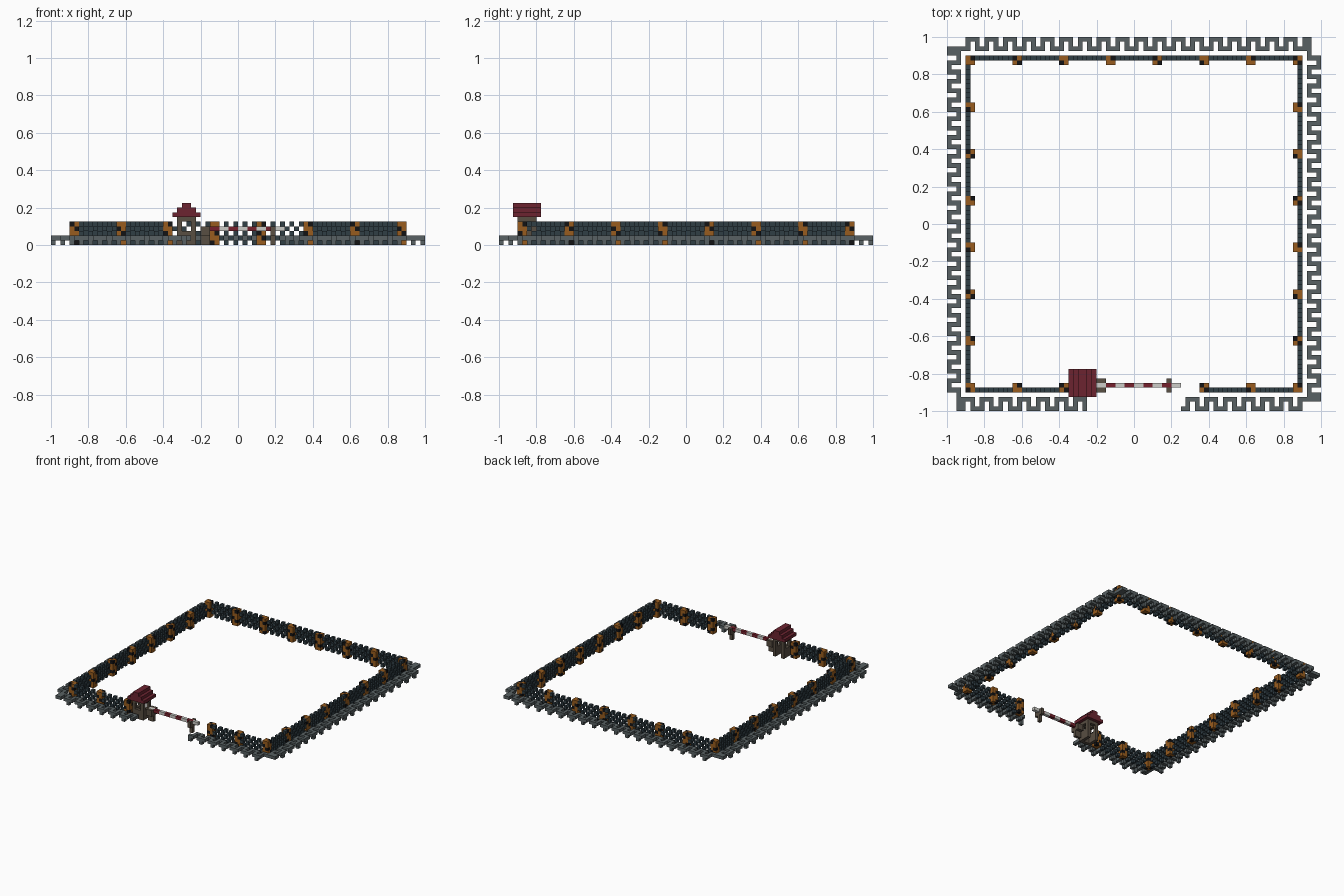
import bpy, bmesh
from mathutils import Vector

if "Cube" in bpy.data.objects:
    bpy.data.objects.remove(bpy.data.objects["Cube"], do_unlink=True)

N = 80            # blocks along each side
S = 2 / N         # block size


def material(name, r, g, b):
    m = bpy.data.materials.new(name)
    m.use_nodes = True
    lin = [(c / 255 / 12.92) if c < 10 else ((c / 255 + 0.055) / 1.055) ** 2.4 for c in (r, g, b)]
    m.diffuse_color = (*lin, 1)
    m.node_tree.nodes["Principled BSDF"].inputs["Base Color"].default_value = (*lin, 1)
    return m


slate = material("dark slate", 48, 62, 69)
steel = material("wire grey", 88, 97, 99)
orange = material("burnt orange", 152, 92, 30)
black = material("black", 18, 18, 20)
maroon = material("roof maroon", 108, 36, 48)
wood = material("grey brown", 88, 78, 66)
white = material("off white", 205, 205, 200)
red = material("barrier red", 118, 32, 44)

# The two corner pairs of a block face, per axis
SIDES = ((0, 0), (1, 0), (1, 1), (0, 1))


def build(name, cells, mats, pick=lambda c: 0):
    """Make one object out of blocks, keeping only the exposed faces."""
    bm = bmesh.new()
    for c in sorted(cells):
        for axis in range(3):
            for step in (-1, 1):
                near = list(c)
                near[axis] += step
                if tuple(near) in cells:
                    continue
                ring = []
                for a, b in SIDES[::step]:
                    p = Vector(c)
                    p[axis] += step > 0
                    p[(axis + 1) % 3] += a
                    p[(axis + 2) % 3] += b
                    ring.append(bm.verts.new(p * S - Vector((1, 1, 0))))
                bm.faces.new(ring).material_index = pick(c)
    mesh = bpy.data.meshes.new(name)
    bm.to_mesh(mesh)
    bm.free()
    for m in mats:
        mesh.materials.append(m)
    ob = bpy.data.objects.new(name, mesh)
    bpy.context.collection.objects.link(ob)
    return ob


def box(x, y, z):
    """All blocks in half-open ranges."""
    return {(i, j, k) for i in range(*x) for j in range(*y) for k in range(*z)}


def turn(cells):
    """Rotate a quarter turn about the centre."""
    return {(N - 1 - j, i, k) for i, j, k in cells}


# Coiled wire: a square helix along one edge, turned to all four
side = box((0, 4), (N - 3, N - 2), (1, 2))
for s in range(4, N - 3):
    phase = s % 4
    if phase != 3:
        side.add((s, N - 1, 1))
    if phase != 1:
        side.add((s, N - 3, 1))
    if phase in (0, 2):
        side.add((s, N - 2, 1))
    else:
        side.add((s, N - 1 if phase == 1 else N - 3, 0))
coil = set()
for _ in range(4):
    coil |= side
    side = turn(side)
gate = box((30, 50), (0, 3), (0, 2))
build("wire_coil", coil - gate, [steel])

# Posts every ten blocks, hazard striped
posts = set()
for a in range(4, N, 10):
    for b in (4, 74):
        posts |= box((a, a + 2), (b, b + 2), (0, 5)) | box((b, b + 2), (a, a + 2), (0, 5))
posts -= box((27, 54), (4, 6), (0, 5))
build("fence_posts", posts, [orange, black], lambda c: int(sum(c) % 3 == 0))

# Mesh fence: open chequered lattice one block thick
ring = box((4, 76), (4, 76), (0, 5)) - box((5, 75), (5, 75), (0, 5))
ring -= box((26, 54), (4, 5), (0, 5))
build("mesh_fence", {c for c in ring - posts if sum(c) % 2 == 0}, [slate])

# Guard booth: low walls, corner posts, lintel and a doorway
booth = box((27, 31), (4, 8), (0, 6)) - box((28, 30), (5, 7), (0, 6))
booth -= box((27, 31), (5, 7), (3, 5)) | box((28, 30), (4, 8), (3, 5))
booth -= box((28, 30), (7, 8), (0, 5))
build("guard_booth", booth, [wood])

# Stepped roof
roof = set()
for n in range(3):
    roof |= box((26 + n, 32 - n), (3, 9), (6 + n, 7 + n))
build("booth_roof", roof, [maroon])

# Barrier supports with forked tops
for name, x in (("barrier_pivot", (32, 34)), ("barrier_rest", (47, 48))):
    fork = box(x, (5, 6), (0, 3)) | box(x, (4, 7), (2, 4))
    build(name, fork - box(x, (5, 6), (3, 4)), [wood])

# Striped barrier arm
build("barrier_arm", box((32, 50), (5, 6), (3, 4)), [white, red], lambda c: c[0] // 2 % 2)
